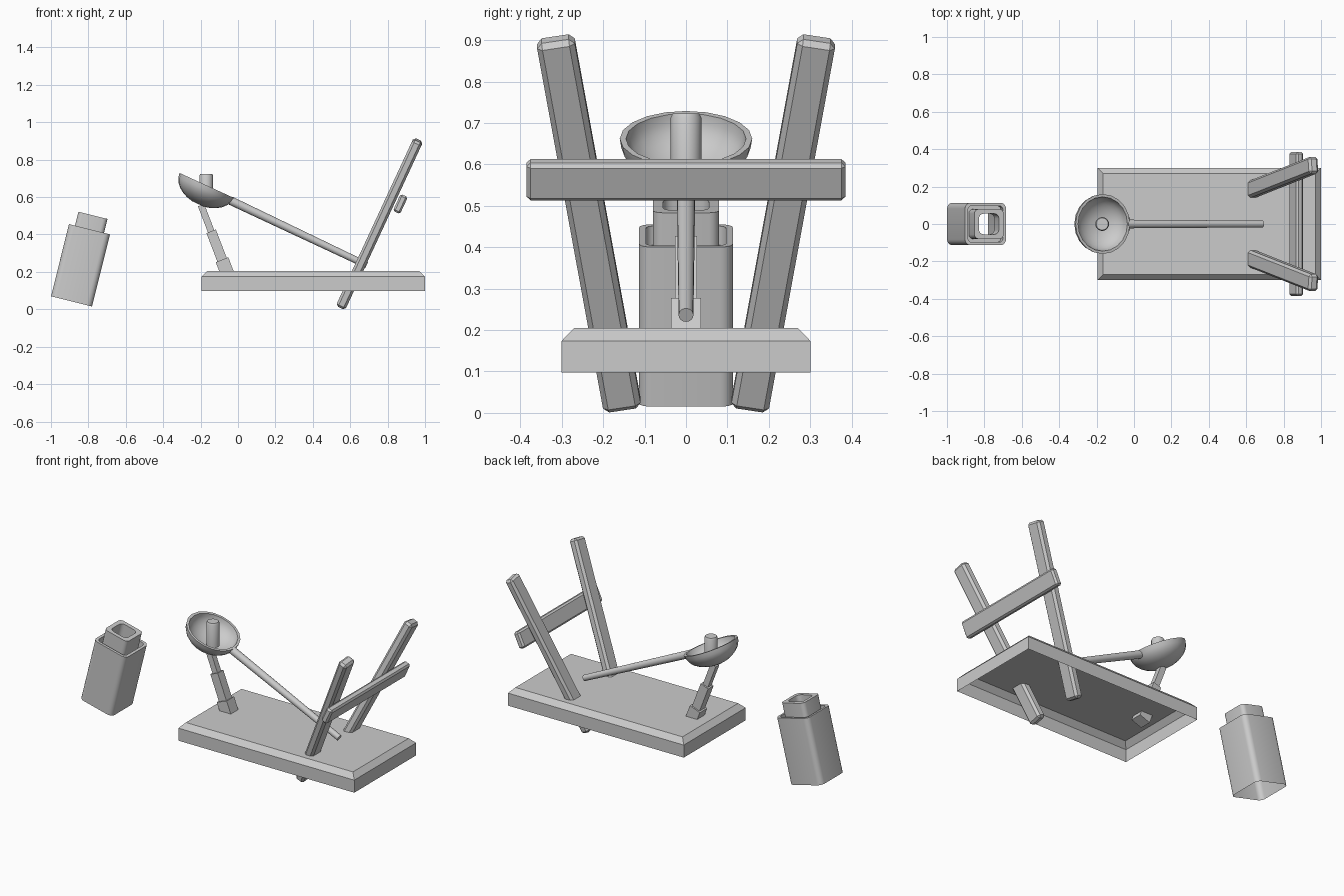
import bpy, bmesh, math
from mathutils import Matrix, Vector

if "Cube" in bpy.data.objects:
    bpy.data.objects.remove(bpy.data.objects["Cube"])


def frame(a, b):
    """Matrix at a with local z towards b and local y near world y."""
    d = (b - a).normalized()
    x = Vector((0, 1, 0)).cross(d).normalized()
    y = d.cross(x)
    m = Matrix((x, y, d)).transposed().to_4x4()
    m.translation = a
    return m


def finish(name, bm, m=Matrix(), smooth=None):
    bmesh.ops.recalc_face_normals(bm, faces=bm.faces)
    me = bpy.data.meshes.new(name)
    bm.to_mesh(me)
    bm.free()
    ob = bpy.data.objects.new(name, me)
    ob.matrix_world = m
    bpy.context.collection.objects.link(ob)
    if smooth:
        bpy.ops.object.select_all(action='DESELECT')
        bpy.context.view_layer.objects.active = ob
        ob.select_set(True)
        bpy.ops.object.shade_smooth_by_angle(angle=math.radians(smooth))
    return ob


def beam(name, a, b, w, h, bevel=0):
    """Box from a to b: w across, h along y, optional chamfer."""
    a, b = Vector(a), Vector(b)
    L = (b - a).length
    bm = bmesh.new()
    bmesh.ops.create_cube(bm, size=1, matrix=Matrix.Translation((0, 0, L / 2)) @ Matrix.Diagonal((w, h, L, 1)))
    if bevel:
        bmesh.ops.bevel(bm, geom=bm.edges[:], offset=bevel, segments=1, affect='EDGES')
    return finish(name, bm, frame(a, b))


def loft(bm, rings, cap_start=False, cap_end=False):
    vs = [[bm.verts.new(p) for p in r] for r in rings]
    n = len(vs[0])
    for r, s in zip(vs, vs[1:]):
        for i in range(n):
            bm.faces.new((r[i], r[(i + 1) % n], s[(i + 1) % n], s[i]))
    if cap_start:
        bm.faces.new(vs[0])
    if cap_end:
        bm.faces.new(vs[-1])


def circle(r, z, n):
    return [(r * math.cos(2 * math.pi * i / n), r * math.sin(2 * math.pi * i / n), z) for i in range(n)]


def rounded_square(half, rad, z, seg=4):
    pts = []
    for q in range(4):
        c = math.pi / 4 + q * math.pi / 2
        cx = math.copysign(half - rad, math.cos(c))
        cy = math.copysign(half - rad, math.sin(c))
        for k in range(seg + 1):
            t = q * math.pi / 2 + k / seg * math.pi / 2
            pts.append((cx + rad * math.cos(t), cy + rad * math.sin(t), z))
    return pts


def rect(inset, z):
    return [(x, y, z) for x, y in ((-.195 + inset, -.3 + inset), (1 - inset, -.3 + inset),
                                   (1 - inset, .3 - inset), (-.195 + inset, .3 - inset))]


# base slab, chamfered top and open underside
bm = bmesh.new()
loft(bm, [rect(0, .097), rect(0, .174), rect(.03, .205)], cap_end=True)
finish("base", bm)

# leaning uprights passing through the base
for side, s in (("front", -1), ("back", 1)):
    beam(side + "_upright", (.55, s * .153, .012), (.963, s * .316, .903), .055, .092, .013)

# crossbar behind the uprights
lean = math.atan2(.41, .885)
u = Vector((math.sin(lean), 0, math.cos(lean))) * .05
c = Vector((.868, 0, .563))
beam("crossbar", c - u, c + u, .042, .77, .01)

# throwing arm
a, b = Vector((.688, 0, .236)), Vector((-.04, 0, .581))
bm = bmesh.new()
loft(bm, [circle(.018, 0, 16), circle(.023, (b - a).length, 16)], True, True)
finish("arm", bm, frame(a, b), 40)

# bowl: flattened half-sphere shell, tilted with the arm
bm = bmesh.new()
N = 20
rings = [circle(.16 * math.sin(t), -.112 * math.cos(t), N)
         for t in [math.pi / 2 * k / 7 for k in range(1, 8)]]
rings += [circle(.145 * math.sin(t), -.097 * math.cos(t), N)
          for t in [math.pi / 2 * k / 7 for k in range(7, 0, -1)]]
loft(bm, rings, True, True)
tilt = math.radians(24.7)
bowl_m = Matrix.Translation((-.167, 0, .662)) @ Matrix.Rotation(tilt, 4, 'Y')
finish("bowl", bm, bowl_m, 40)

# peg standing in the bowl
bm = bmesh.new()
loft(bm, [circle(.037, .575, 20), circle(.037, .713, 20), circle(.032, .723, 20)], True, True)
bmesh.ops.translate(bm, verts=bm.verts, vec=(-.17, 0, 0))
finish("peg", bm, smooth=40)

# stepped support post under the bowl
p0 = Vector((-.047, 0, .165))
d = Vector((-math.sin(math.radians(21)), 0, math.cos(math.radians(21))))
for name, s, e, w in (("post_foot", 0, .107, .072), ("post_middle", .09, .27, .054),
                      ("post_top", .25, .42, .036)):
    beam(name, p0 + d * s, p0 + d * e, w, w)

# tilted container with recessed rim and hollow neck, open at the bottom
bm = bmesh.new()
profile = [(.113, .03, 0), (.113, .03, .397), (.097, .022, .397), (.097, .022, .35),
           (.08, .024, .35), (.08, .024, .474), (.055, .025, .474), (.055, .025, .37)]
loft(bm, [rounded_square(*p) for p in profile])
can_m = Matrix.Translation((-.89, 0, .0425)) @ Matrix.Rotation(math.radians(14), 4, 'Y')
finish("container", bm, can_m, 35)
